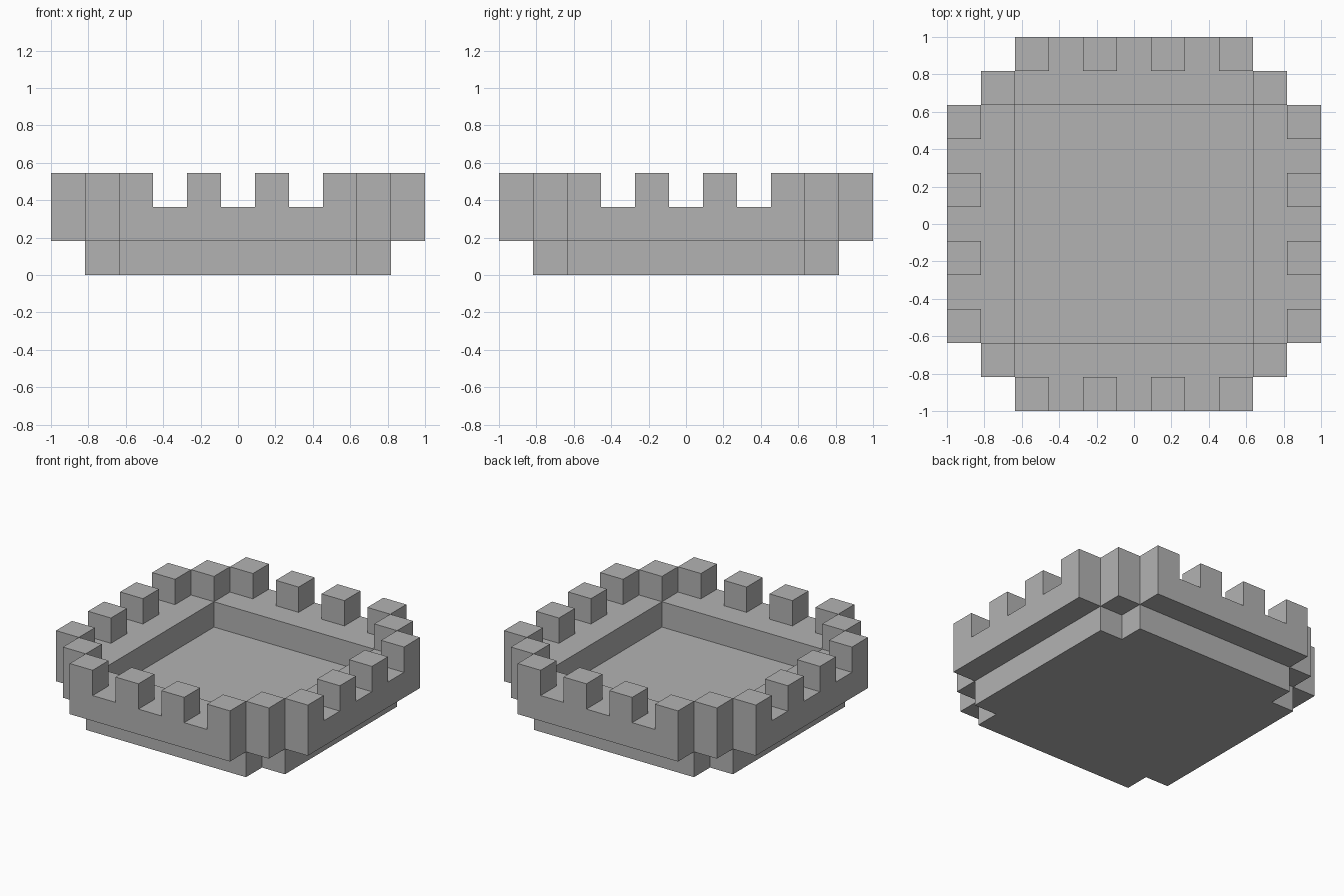
import bpy
import bmesh
from math import pi
from mathutils import Matrix, Vector

cube = bpy.data.objects.get("Cube")
if cube:
    bpy.data.objects.remove(cube, do_unlink=True)

U = 2 / 11            # one block
HALF = 3.5 * U        # half the length of each wall
QUARTERS = [Matrix.Rotation(i * pi / 2, 4, 'Z') for i in range(4)]

stone = bpy.data.materials.new("grey_stone")
stone.use_nodes = True
COLOUR = (0.45, 0.45, 0.45, 1)
stone.diffuse_color = COLOUR
stone.node_tree.nodes["Principled BSDF"].inputs["Base Color"].default_value = COLOUR


def finish(bm, name, matrix=Matrix()):
    """Merge coplanar faces and turn the mesh into an object."""
    bmesh.ops.recalc_face_normals(bm, faces=bm.faces[:])
    bmesh.ops.dissolve_limit(bm, angle_limit=0.01, verts=bm.verts[:], edges=bm.edges[:])
    bm.transform(matrix)
    mesh = bpy.data.meshes.new(name)
    bm.to_mesh(mesh)
    bm.free()
    mesh.materials.append(stone)
    bpy.context.collection.objects.link(bpy.data.objects.new(name, mesh))


def raise_faces(bm, faces, height):
    """Extrude faces upwards and keep the underside closed."""
    result = bmesh.ops.extrude_face_region(bm, geom=faces, use_keep_orig=True)
    moved = [g for g in result["geom"] if isinstance(g, bmesh.types.BMVert)]
    bmesh.ops.translate(bm, verts=moved, vec=(0, 0, height))


# Floor slab: a square with one block notched out of each corner
bm = bmesh.new()
outer = HALF + U
corner = [Vector((outer, HALF, 0)), Vector((HALF, HALF, 0)), Vector((HALF, outer, 0))]
outline = [bm.verts.new(turn @ p) for turn in QUARTERS for p in corner]
raise_faces(bm, [bm.faces.new(outline)], U)
finish(bm, "floor_slab")

# Four battlement walls: inner ledge plus alternating merlons on the outer row
for turn, side in zip(QUARTERS, ("front", "left", "back", "right")):
    bm = bmesh.new()
    rows = [[bm.verts.new((-HALF + i * U, -HALF - j * U, U)) for i in range(8)]
            for j in range(3)]
    for a, b in zip(rows, rows[1:]):
        for i in range(7):
            bm.faces.new((a[i], b[i], b[i + 1], a[i + 1]))
    raise_faces(bm, bm.faces[:], U)
    for i in range(0, 7, 2):
        cell = [f for f in bm.faces
                if (f.calc_center_median()
                    - Vector((-HALF + (i + 0.5) * U, -HALF - 1.5 * U, 2 * U))).length < 0.01]
        top = bmesh.ops.extrude_discrete_faces(bm, faces=cell)["faces"]
        bmesh.ops.translate(bm, verts=top[0].verts[:], vec=(0, 0, U))
    bmesh.ops.remove_doubles(bm, verts=bm.verts[:], dist=0.0001)
    finish(bm, side + "_battlement", turn)

# Corner posts standing between neighbouring walls
for turn, place in zip(QUARTERS, ("back_left", "back_right", "front_right", "front_left")):
    bm = bmesh.new()
    bmesh.ops.create_cube(bm, size=U)
    bmesh.ops.scale(bm, vec=(1, 1, 2), verts=bm.verts[:])
    bmesh.ops.translate(bm, vec=(4 * U, 4 * U, 2 * U), verts=bm.verts[:])
    finish(bm, place + "_corner_post", turn)
